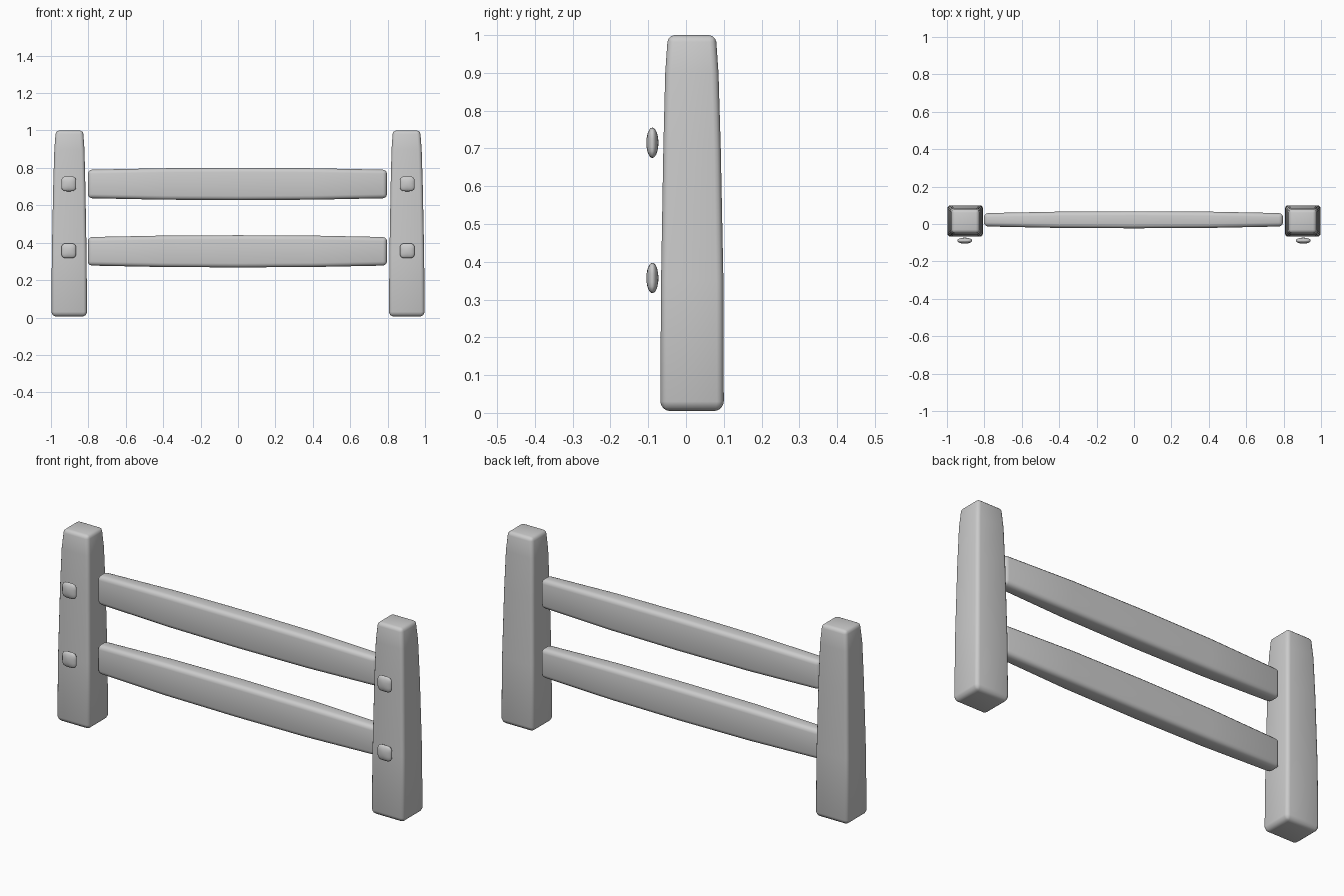
import bpy
import bmesh
from mathutils import Vector

cube = bpy.data.objects.get("Cube")
if cube:
    bpy.data.objects.remove(cube, do_unlink=True)

grey = bpy.data.materials.new("worn_grey")
grey.use_nodes = True
COLOUR = (0.6, 0.6, 0.6, 1)
grey.diffuse_color = COLOUR
grey.node_tree.nodes["Principled BSDF"].inputs["Base Color"].default_value = COLOUR


def finish(obj, bevel, segments):
    """Round the edges and shade the part smooth."""
    obj.data.materials.append(grey)
    mod = obj.modifiers.new("rounding", "BEVEL")
    mod.width = bevel
    mod.segments = segments
    mod.limit_method = "ANGLE"
    mod.angle_limit = 0.6
    bpy.ops.object.select_all(action="DESELECT")
    obj.select_set(True)
    bpy.context.view_layer.objects.active = obj
    bpy.ops.object.modifier_apply(modifier=mod.name)
    bpy.ops.object.shade_smooth_by_angle(angle=0.7)


def bar(name, stations, axis, bevel):
    """Loft rectangles along x or z; station = (position, a0, a1, b0, b1)."""
    bm = bmesh.new()
    rings = []
    for t, a0, a1, b0, b1 in stations:
        corners = ((a0, b0), (a1, b0), (a1, b1), (a0, b1))
        rings.append([bm.verts.new((a, b, t) if axis == "z" else (t, a, b))
                      for a, b in corners])
    for low, high in zip(rings, rings[1:]):
        for i in range(4):
            j = (i + 1) % 4
            bm.faces.new((low[i], low[j], high[j], high[i]))
    bm.faces.new(rings[0][::-1])
    bm.faces.new(rings[-1])
    bmesh.ops.recalc_face_normals(bm, faces=bm.faces)
    mesh = bpy.data.meshes.new(name)
    bm.to_mesh(mesh)
    bm.free()
    obj = bpy.data.objects.new(name, mesh)
    bpy.context.collection.objects.link(obj)
    finish(obj, bevel, 3)


def peg(name, x, z):
    """Lens-shaped square peg head floating just in front of the post."""
    bpy.ops.mesh.primitive_uv_sphere_add(segments=24, ring_count=12)
    obj = bpy.context.object
    obj.name = name
    for v in obj.data.vertices:
        # Push the round outline out towards a rounded square
        a, d, b = v.co
        r = (a * a + b * b) ** 0.5
        k = r / max((a ** 4 + b ** 4) ** 0.25, 1e-6)
        v.co = Vector((x + a * k * 0.04, -0.089 + d * 0.016, z + b * k * 0.04))
    obj.data.materials.append(grey)
    bpy.ops.object.shade_smooth_by_angle(angle=1.0)


# Tapered posts with their pegs
for side, s in (("left", 1), ("right", -1)):
    profile = [(0.005, 0.814, 0.99, -0.062, 0.094),
               (0.03, 0.807, 0.998, -0.068, 0.1),
               (0.35, 0.81, 0.995, -0.066, 0.099),
               (0.7, 0.816, 0.988, -0.06, 0.092),
               (0.9, 0.821, 0.982, -0.055, 0.086),
               (1.0, 0.828, 0.974, -0.048, 0.079)]
    bar(side + "_post", [(t, *sorted((s * a0, s * a1)), b0, b1)
                         for t, a0, a1, b0, b1 in profile], "z", 0.018)
    for level, z in (("upper", 0.715), ("lower", 0.357)):
        peg(side + "_" + level + "_peg", s * 0.905, z)

# Horizontal rails, slightly fuller in the middle
for level, z in (("upper", 0.714), ("lower", 0.354)):
    bar(level + "_rail", [(x, -0.023 + n, 0.068 - n, z - 0.086 + n, z + 0.086 - n)
                          for x, n in ((-0.803, 0.01), (-0.4, 0.002), (0, 0),
                                       (0.4, 0.002), (0.797, 0.01))], "x", 0.022)
